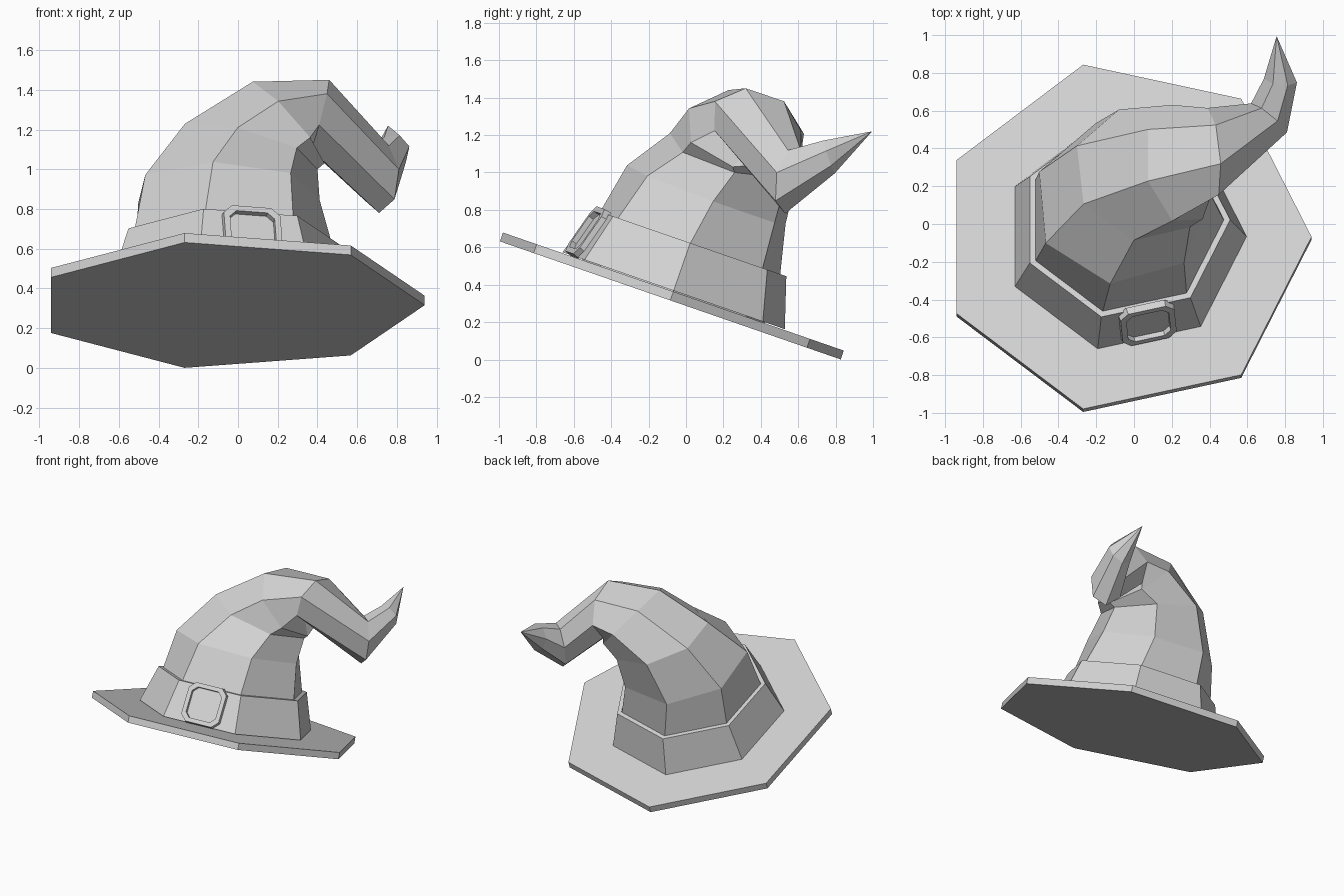
import bpy, bmesh
from math import sin, cos, pi, radians
from mathutils import Matrix, Vector

default = bpy.data.objects.get("Cube")
if default:
    bpy.data.objects.remove(default, do_unlink=True)

felt = bpy.data.materials.new("light grey")
felt.use_nodes = True
grey = (0.65, 0.65, 0.65, 1)
felt.diffuse_color = grey
felt.node_tree.nodes["Principled BSDF"].inputs["Base Color"].default_value = grey

SIDES = 7
# Tilted frame of the brim: origin at the middle of its underside
TILT = Matrix.Translation((-0.049, -0.084, 0.316)) @ Matrix.Rotation(radians(-19.1), 4, 'X')


def ring(centre, u, v):
    """Seven corners around a centre, spanned by two radius vectors."""
    c, u, v = Vector(centre), Vector(u), Vector(v)
    angles = [2 * pi * i / SIDES for i in range(SIDES)]
    return [c + u * cos(a) + v * sin(a) for a in angles]


def brim_ring(radius, height):
    """Regular ring lying parallel to the brim."""
    return [TILT @ p for p in ring((0, 0, height), (radius, 0, 0), (0, radius, 0))]


def loft(name, rings, capped=True, closed=False):
    """Join successive rings with quads into one object."""
    bm = bmesh.new()
    loops = [[bm.verts.new(p) for p in r] for r in rings]
    pairs = list(zip(loops, loops[1:]))
    if closed:
        pairs.append((loops[-1], loops[0]))
    for low, high in pairs:
        n = len(low)
        for i in range(n):
            j = (i + 1) % n
            bm.faces.new((low[i], low[j], high[j], high[i]))
    if capped and not closed:
        bm.faces.new(loops[0][::-1])
        bm.faces.new(loops[-1])
    bmesh.ops.remove_doubles(bm, verts=bm.verts, dist=0.0005)
    bmesh.ops.recalc_face_normals(bm, faces=bm.faces)
    mesh = bpy.data.meshes.new(name)
    bm.to_mesh(mesh)
    bm.free()
    mesh.materials.append(felt)
    obj = bpy.data.objects.new(name, mesh)
    bpy.context.collection.objects.link(obj)
    return obj


# Brim: tilted seven-sided slab
loft("brim", [brim_ring(0.989, 0), brim_ring(0.989, 0.05)])

# Band: tapering collar with a narrow lip around the cone
loft("band", [brim_ring(0.645, 0.055), brim_ring(0.558, 0.325),
              brim_ring(0.525, 0.325), brim_ring(0.525, 0.055)], closed=True)

# Cone: bends over to the left, then the tip hooks up and back
bends = [
    ((-0.06, 0.115, 0.875), (0.471, 0.03, -0.03), (-0.04, 0.435, -0.16)),
    ((0.04, 0.26, 1.10), (0.36, 0.0, -0.10), (-0.04, 0.355, -0.09)),
    ((0.245, 0.31, 1.23), (0.19, -0.06, -0.20), (0.0, 0.315, -0.07)),
    ((0.41, 0.372, 1.265), (-0.04, -0.055, -0.167), (-0.03, 0.236, -0.08)),
    ((0.714, 0.556, 0.958), (-0.004, -0.026, -0.178), (-0.0975, 0.0785, -0.002)),
    ((0.775, 0.765, 1.085), (0.0, 0.03, -0.09), (-0.09, 0.01, -0.01)),
    ((0.755, 0.995, 1.22), (0, 0, 0), (0, 0, 0)),
]
crown = [brim_ring(0.53, 0.04), brim_ring(0.525, 0.315)] + [ring(*b) for b in bends]
cone = loft("cone", crown, capped=False)

# Buckle: chamfered frame lying on the front panel of the band
panel = -1.5 * 2 * pi / SIDES
out = Vector((cos(panel), sin(panel), 0))
side = Vector((-sin(panel), cos(panel), 0))
apothem = cos(pi / SIDES)
up = (Vector((0, 0, 0.27)) - out * (0.645 - 0.558) * apothem).normalized()
face_normal = side.cross(up)
middle = out * 0.6015 * apothem + Vector((0, 0, 0.19)) + up * 0.008


def octagon(half_w, half_h, cut, lift):
    """Rectangle with cut corners, raised off the panel."""
    corners = []
    for sx, sy in ((1, 1), (-1, 1), (-1, -1), (1, -1)):
        pair = [(sx * half_w, sy * (half_h - cut)), (sx * (half_w - cut), sy * half_h)]
        corners += pair if sx == sy else pair[::-1]
    return [TILT @ (middle + side * x + up * y + face_normal * lift) for x, y in corners]


loft("buckle", [octagon(0.15, 0.15, 0.045, -0.01), octagon(0.146, 0.146, 0.045, 0.03),
                octagon(0.115, 0.115, 0.035, 0.03), octagon(0.115, 0.115, 0.035, -0.01)],
     closed=True)
